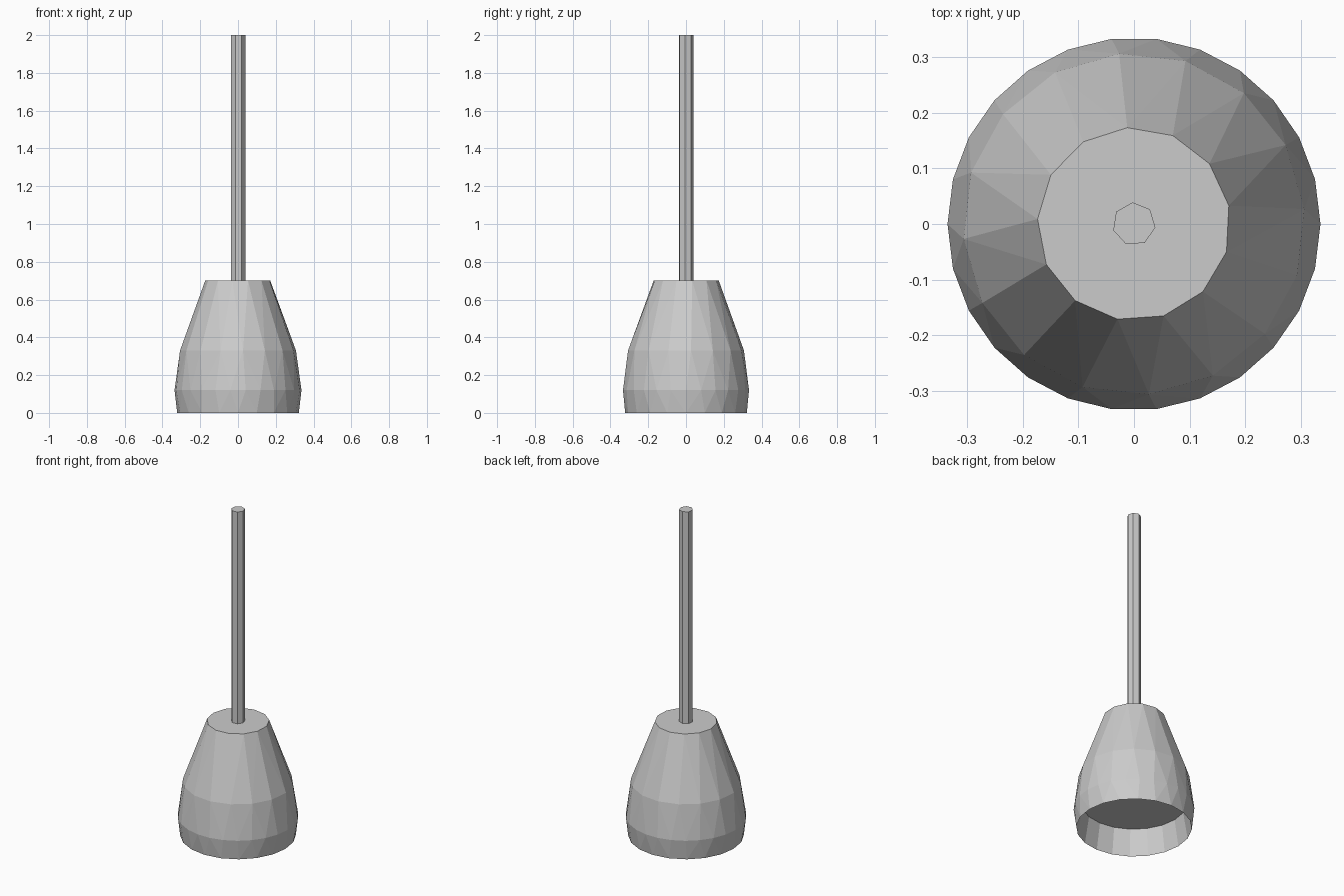
import bpy, bmesh
from math import cos, sin, pi, radians

if "Cube" in bpy.data.objects:
    bpy.data.objects.remove(bpy.data.objects["Cube"])


def ring(bm, r, z, n, phase):
    return [bm.verts.new((r * cos(radians(phase) + 2 * pi * i / n),
                          r * sin(radians(phase) + 2 * pi * i / n), z))
            for i in range(n)]


def finish(bm, name):
    mesh = bpy.data.meshes.new(name)
    bm.to_mesh(mesh)
    bm.free()
    obj = bpy.data.objects.new(name, mesh)
    bpy.context.collection.objects.link(obj)
    return obj


# Outer shade: faceted convex shell, fewer sides towards the top, open below
bm = bmesh.new()
for r, z, n, phase in [(0.322, 0.0, 20, 0), (0.336, 0.12, 26, 0),
                       (0.308, 0.33, 16, 5), (0.174, 0.70, 13, 94)]:
    ring(bm, r, z, n, phase)
bmesh.ops.convex_hull(bm, input=bm.verts[:])
bottom = [f for f in bm.faces if all(v.co.z < 1e-4 for v in f.verts)]
bmesh.ops.delete(bm, geom=bottom, context='FACES')
bmesh.ops.dissolve_limit(bm, angle_limit=radians(1), verts=bm.verts[:], edges=bm.edges[:])
bmesh.ops.recalc_face_normals(bm, faces=bm.faces[:])
finish(bm, "lamp_shade")

# Inner recess: sloping wall up to a flat panel, facing down
bm = bmesh.new()
low = ring(bm, 0.322, 0.0, 20, 0)
high = ring(bm, 0.295, 0.16, 20, 0)
for i in range(20):
    j = (i + 1) % 20
    bm.faces.new((low[j], low[i], high[i], high[j]))
bm.faces.new(high[::-1])
finish(bm, "shade_recess")

# Hanging rod
bm = bmesh.new()
low = ring(bm, 0.039, 0.69, 7, 94)
high = ring(bm, 0.039, 2.0, 7, 94)
for i in range(7):
    j = (i + 1) % 7
    bm.faces.new((low[i], low[j], high[j], high[i]))
bm.faces.new(high)
finish(bm, "hanging_rod")
